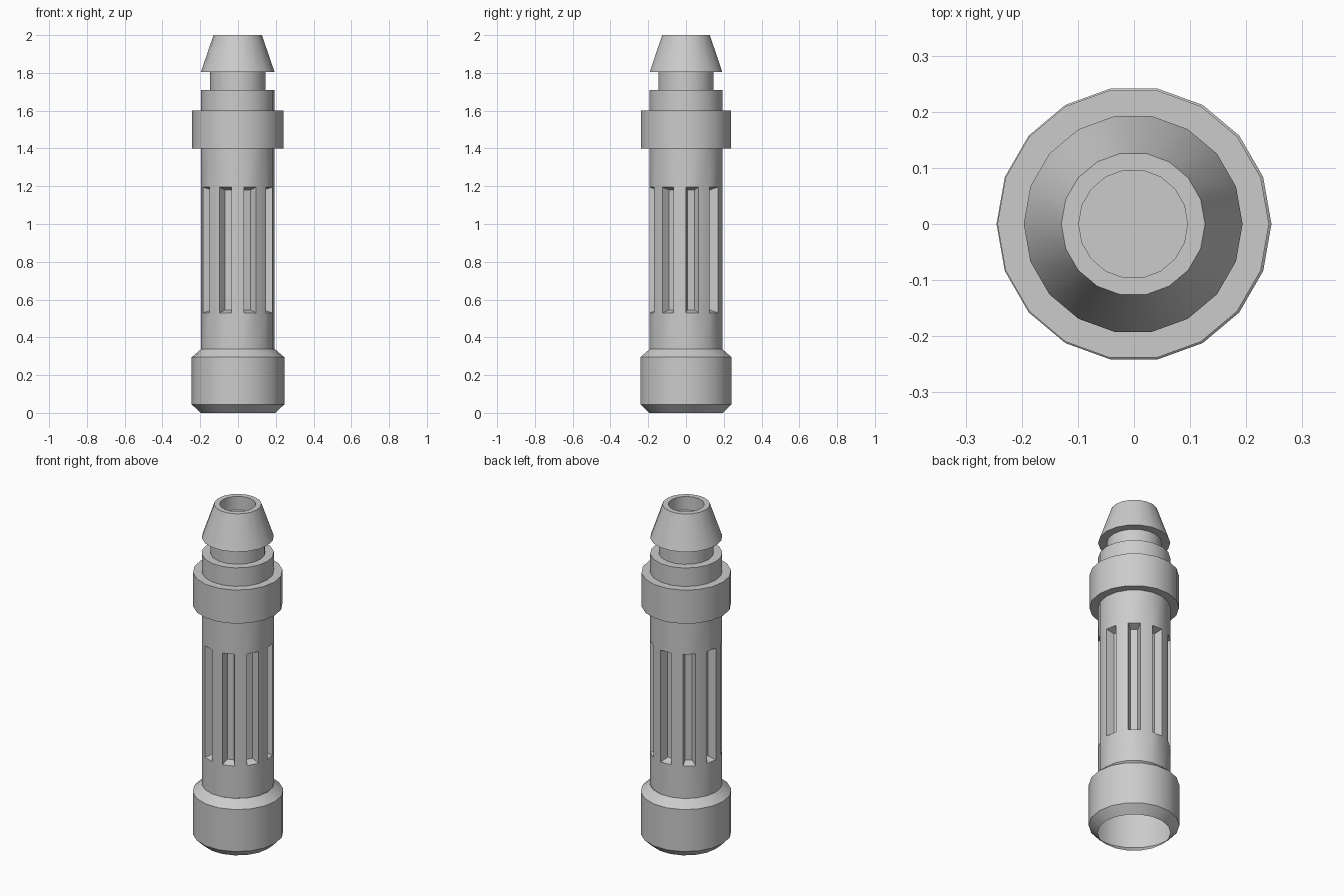
import bpy, bmesh, math

if "Cube" in bpy.data.objects:
    bpy.data.objects.remove(bpy.data.objects["Cube"])

SIDES = 18


def lathe(name, profile, x=0.0, cap_end=False, slot_row=None):
    """Spin (radius, z) points into an open shell; optionally recess every other face of one row."""
    bm = bmesh.new()
    rings = []
    for r, z in profile:
        rings.append([bm.verts.new((x + r * math.cos(math.tau * i / SIDES),
                                    r * math.sin(math.tau * i / SIDES), z))
                      for i in range(SIDES)])
    slots = []
    for row, (a, b) in enumerate(zip(rings, rings[1:])):
        for i in range(SIDES):
            j = (i + 1) % SIDES
            face = bm.faces.new((a[i], a[j], b[j], b[i]))
            if row == slot_row and i % 2 == 0:
                slots.append(face)
    if cap_end:
        bm.faces.new(rings[-1])
    bm.normal_update()
    if slots:
        bmesh.ops.inset_individual(bm, faces=slots, thickness=0.015,
                                   depth=-0.045, use_even_offset=True)
    mesh = bpy.data.meshes.new(name)
    bm.to_mesh(mesh)
    bm.free()
    obj = bpy.data.objects.new(name, mesh)
    bpy.context.collection.objects.link(obj)
    bpy.ops.object.select_all(action='DESELECT')
    obj.select_set(True)
    bpy.context.view_layer.objects.active = obj
    bpy.ops.object.shade_smooth_by_angle(angle=math.radians(30))
    return obj


OFF = -0.0015  # upper parts sit a hair off the base centre

# Chamfered base, open underneath
lathe("base_cap", [(0.197, 0), (0.245, 0.045), (0.245, 0.295), (0.195, 0.338)])

# Grip with nine recessed slots
lathe("grip", [(0.195, 0.338), (0.195, 0.53), (0.195, 1.195), (0.195, 1.4)],
      OFF, slot_row=1)

# Raised collar
lathe("collar", [(0.195, 1.4), (0.242, 1.4), (0.242, 1.6), (0.195, 1.6)], OFF)

# Shoulder, narrow neck and tapered nozzle with a shallow hole
lathe("nozzle", [(0.195, 1.6), (0.195, 1.71), (0.148, 1.71), (0.148, 1.805),
                 (0.195, 1.805), (0.128, 2.0), (0.097, 2.0), (0.097, 1.92)],
      OFF, cap_end=True)
